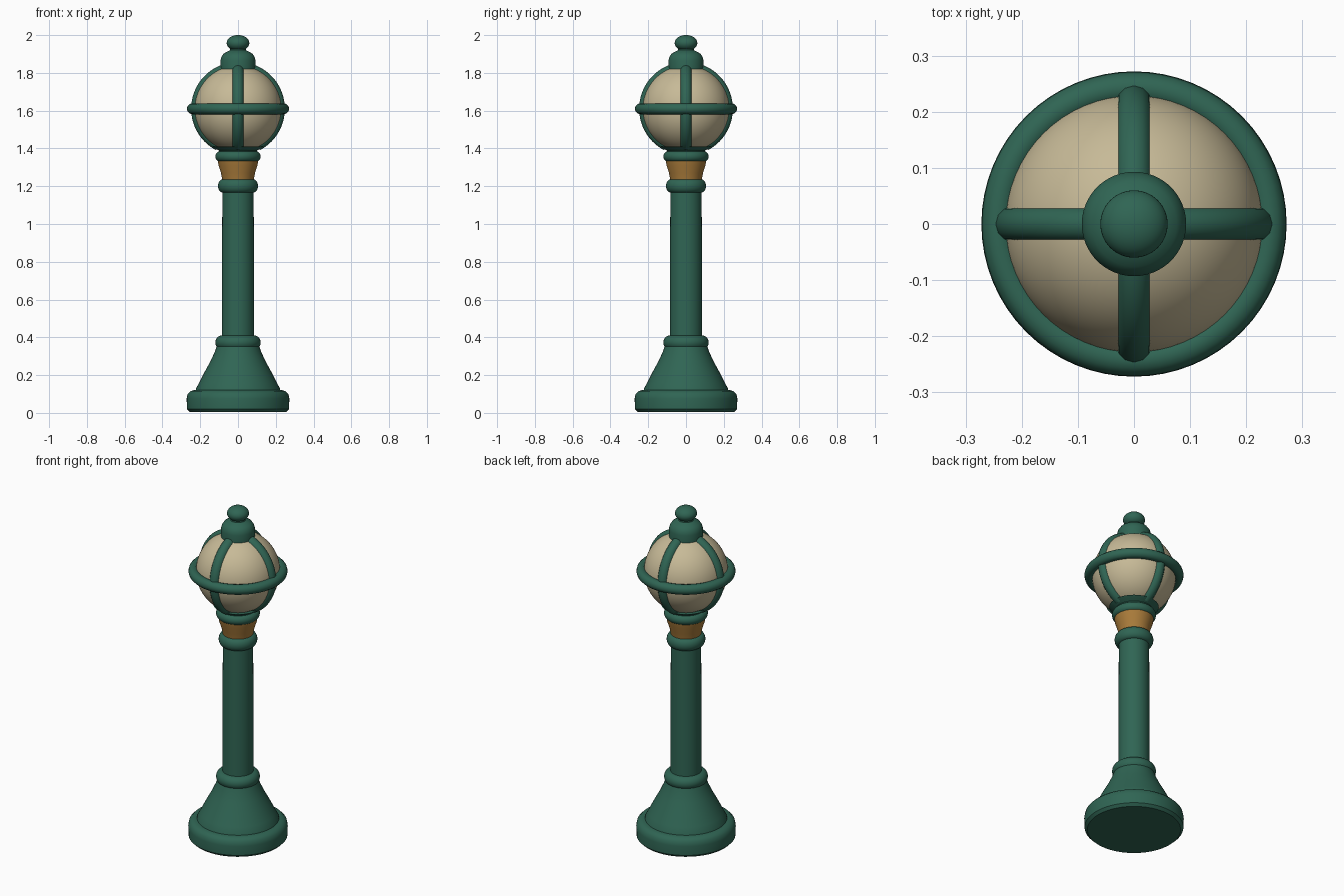
import bpy, bmesh, math

if "Cube" in bpy.data.objects:
    bpy.data.objects.remove(bpy.data.objects["Cube"])


def material(name, rgb):
    m = bpy.data.materials.new(name)
    m.diffuse_color = (*rgb, 1)
    m.use_nodes = True
    m.node_tree.nodes["Principled BSDF"].inputs["Base Color"].default_value = m.diffuse_color
    return m


GREEN = material("green_paint", (0.029, 0.130, 0.088))
GLASS = material("cream_glass", (0.57, 0.49, 0.31))
BRASS = material("brass", (0.40, 0.20, 0.043))


def finish(name, bm, mat, angle=40):
    bmesh.ops.recalc_face_normals(bm, faces=bm.faces)
    me = bpy.data.meshes.new(name)
    bm.to_mesh(me)
    bm.free()
    me.materials.append(mat)
    ob = bpy.data.objects.new(name, me)
    bpy.context.collection.objects.link(ob)
    bpy.ops.object.select_all(action='DESELECT')
    ob.select_set(True)
    bpy.context.view_layer.objects.active = ob
    bpy.ops.object.shade_smooth_by_angle(angle=math.radians(angle))
    return ob


def lathe(name, profile, mat, seg=64):
    """Closed solid turned from (radius, height) points, capped on the axis."""
    bm = bmesh.new()
    pts = [(0, profile[0][1])] + profile + [(0, profile[-1][1])]
    vs = [bm.verts.new((r, 0, z)) for r, z in pts]
    es = [bm.edges.new(p) for p in zip(vs, vs[1:])]
    bmesh.ops.spin(bm, geom=vs + es, cent=(0, 0, 0), axis=(0, 0, 1),
                   angle=math.tau, steps=seg)
    bmesh.ops.remove_doubles(bm, verts=bm.verts, dist=1e-5)
    return finish(name, bm, mat)


def bulge(r, z0, z1, depth, n=10):
    """Half-round moulding profile reaching radius r between two heights."""
    mid, h = (z0 + z1) / 2, (z1 - z0) / 2
    return [(r - depth + depth * math.cos(a), mid + h * math.sin(a))
            for a in (math.pi * (i / n - 0.5) for i in range(n + 1))]


def arc(radius, zc, a0, a1, n):
    """Sphere profile between two latitudes in degrees."""
    return [(radius * math.cos(a), zc + radius * math.sin(a))
            for a in (math.radians(a0 + (a1 - a0) * i / n) for i in range(n + 1))]


def sweep(name, path, radius, closed, angle=0):
    """Round bar following (r, z) path points in a vertical plane."""
    cu = bpy.data.curves.new(name, 'CURVE')
    cu.dimensions = '3D'
    cu.bevel_depth = radius
    cu.bevel_resolution = 4
    sp = cu.splines.new('POLY')
    sp.points.add(len(path) - 1)
    for p, co in zip(sp.points, path):
        p.co = (*co, 1)
    sp.use_cyclic_u = closed
    sp.use_smooth = True
    cu.materials.append(GREEN)
    ob = bpy.data.objects.new(name, cu)
    ob.rotation_euler.z = angle
    bpy.context.collection.objects.link(ob)
    return ob


GZ = 1.61  # globe centre height

# Foot, flared base and column
lathe("foot_disc", [(0.255, 0.005), (0.27, 0.02), (0.272, 0.075), (0.267, 0.1),
                    (0.252, 0.115), (0.235, 0.12)], GREEN)
lathe("flared_base", [(0.226, 0.11), (0.222, 0.13), (0.205, 0.16), (0.175, 0.22),
                      (0.145, 0.275), (0.122, 0.325), (0.11, 0.36)], GREEN)
lathe("base_ring", bulge(0.12, 0.335, 0.41, 0.035), GREEN)
lathe("column", [(0.085, 0.35), (0.083, 1.2)], GREEN)
lathe("column_top_ring", bulge(0.106, 1.165, 1.238, 0.028), GREEN)

# Brass collar and lamp seat
lathe("brass_collar", [(0.082, 1.225), (0.09, 1.27), (0.103, 1.31), (0.108, 1.34)], BRASS)
lathe("lamp_seat_ring", bulge(0.12, 1.33, 1.385, 0.025), GREEN)
lathe("lamp_cup", [(0.095, 1.37), (0.102, 1.39)] + arc(0.242, GZ, -61, -56, 3), GREEN)

# Glass globe
lathe("glass_globe", arc(0.23, GZ, -89, 89, 40), GLASS)

# Cage: four ribs as two hoops, plus the equator hoop
N = 72
hoop = [(math.cos(math.tau * i / N), math.sin(math.tau * i / N)) for i in range(N)]
start, end = math.radians(-62), math.radians(82)
for k in range(4):
    rib = []
    for i in range(41):
        a = start + (end - start) * i / 40
        rib.append((0.217 * math.cos(a), 0, GZ + 0.217 * math.sin(a)))
    sweep(f"cage_rib_{k + 1}", rib, 0.031, False, k * math.pi / 2)
sweep("equator_hoop", [(0.242 * c, 0.242 * s, GZ) for c, s in hoop], 0.029, True)

# Cap and finial
lathe("cap", [(0.092, 1.815), (0.093, 1.865), (0.088, 1.885), (0.076, 1.902),
              (0.058, 1.912), (0.042, 1.92), (0.04, 1.935)], GREEN)
ball = lathe("finial_ball", [(r, 1.958 + (z - 1.958) * 0.71)
                             for r, z in arc(0.06, 1.958, -88, 88, 20)], GREEN)
